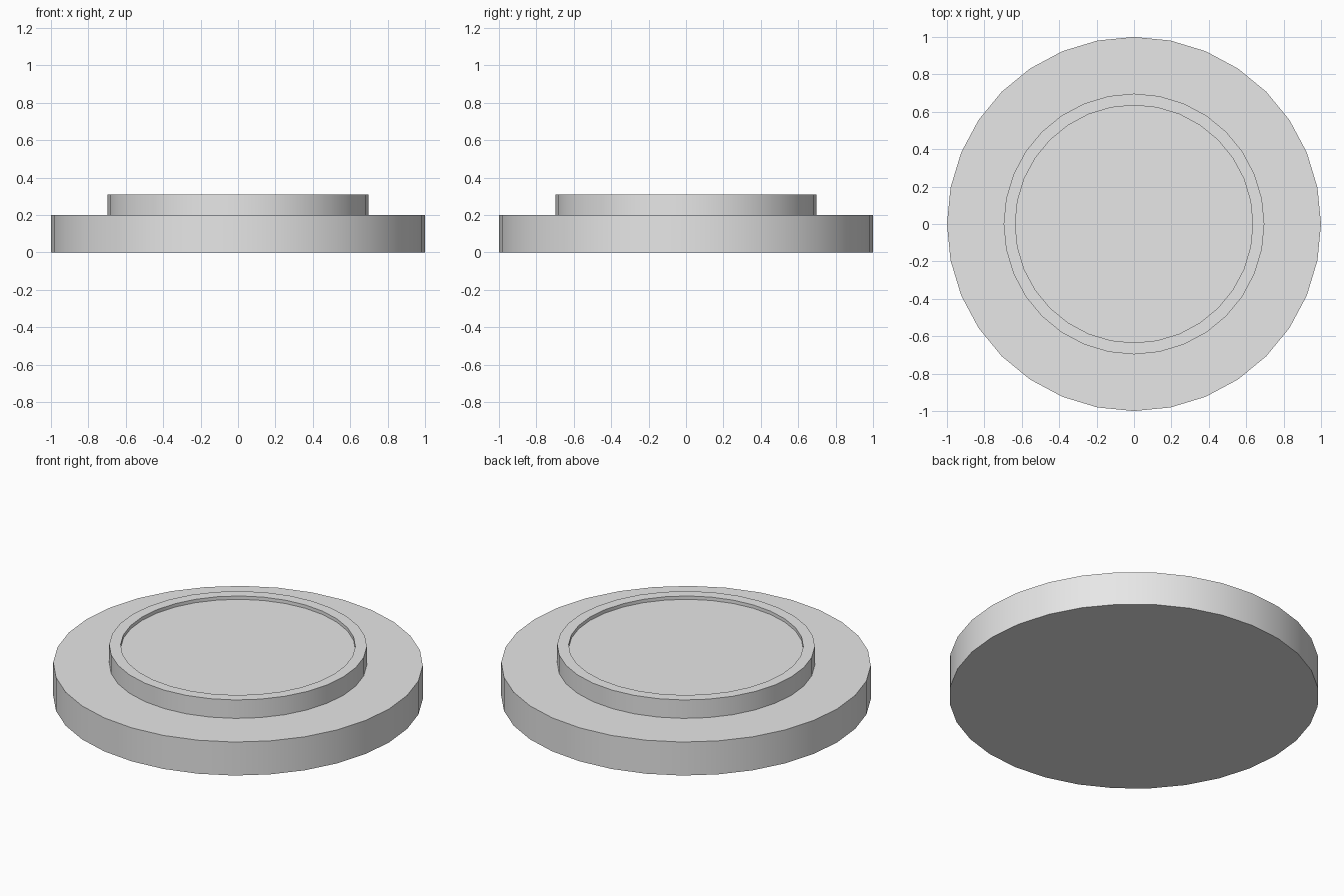
import bpy
import bmesh
from math import cos, sin, pi, radians

SIDES = 32

default_cube = bpy.data.objects.get("Cube")
if default_cube:
    bpy.data.objects.remove(default_cube, do_unlink=True)

grey = bpy.data.materials.new("light_grey")
grey.use_nodes = True
colour = (0.8, 0.8, 0.8, 1)
grey.diffuse_color = colour
grey.node_tree.nodes["Principled BSDF"].inputs["Base Color"].default_value = colour


def lathe(name, profile, cap_start=False, cap_end=False):
    """Turn a (radius, height) profile around z, with optional flat caps."""
    bm = bmesh.new()
    rings = [[bm.verts.new((r * cos(2 * pi * i / SIDES), r * sin(2 * pi * i / SIDES), z))
              for i in range(SIDES)] for r, z in profile]
    for low, high in zip(rings, rings[1:]):
        for i in range(SIDES):
            j = (i + 1) % SIDES
            bm.faces.new((low[i], low[j], high[j], high[i]))
    if cap_start:
        bm.faces.new(rings[0][::-1])
    if cap_end:
        bm.faces.new(rings[-1])
    mesh = bpy.data.meshes.new(name)
    bm.to_mesh(mesh)
    bm.free()
    mesh.materials.append(grey)
    obj = bpy.data.objects.new(name, mesh)
    bpy.context.collection.objects.link(obj)
    bpy.ops.object.select_all(action="DESELECT")
    obj.select_set(True)
    bpy.context.view_layer.objects.active = obj
    bpy.ops.object.shade_smooth_by_angle(angle=radians(30))
    return obj


# Wide round base, open where the raised rim stands
lathe("base_disc", [(1, 0), (1, 0.2), (0.697, 0.2)], cap_start=True)

# Raised rim with a shallow recessed floor
lathe("raised_rim", [(0.697, 0.2), (0.697, 0.31), (0.635, 0.31), (0.635, 0.29)], cap_end=True)
